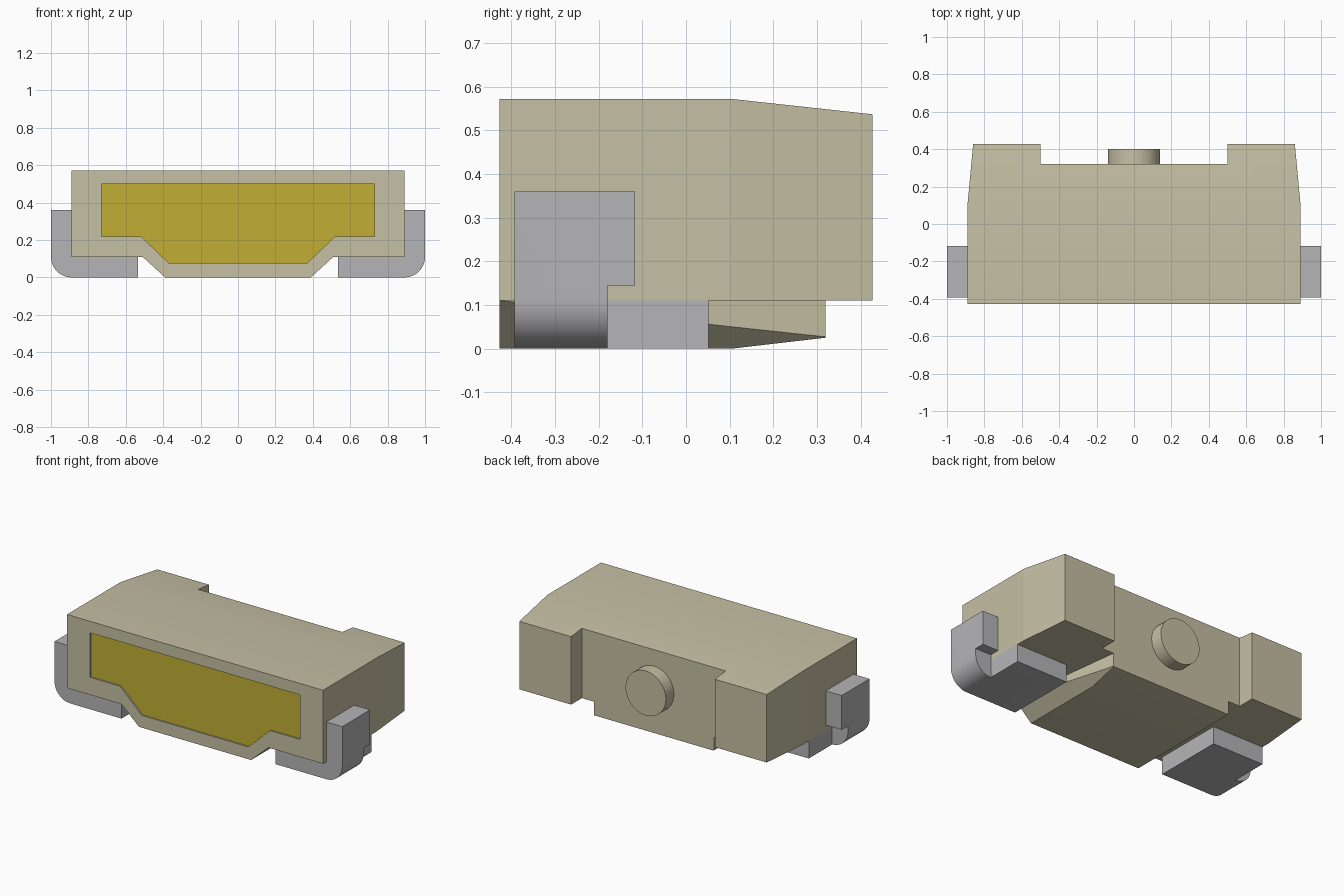
import bpy, bmesh, math
from mathutils import Vector

if "Cube" in bpy.data.objects:
    bpy.data.objects.remove(bpy.data.objects["Cube"], do_unlink=True)


def material(name, rgb):
    m = bpy.data.materials.new(name)
    m.use_nodes = True
    m.diffuse_color = (*rgb, 1)
    m.node_tree.nodes["Principled BSDF"].inputs["Base Color"].default_value = (*rgb, 1)
    return m


CREAM = material("cream plastic", (0.56, 0.525, 0.37))
YELLOW = material("yellow lens", (0.54, 0.43, 0.035))
METAL = material("grey metal", (0.46, 0.46, 0.475))


def finish(name, bm, mat):
    bmesh.ops.recalc_face_normals(bm, faces=bm.faces)
    me = bpy.data.meshes.new(name)
    bm.to_mesh(me)
    bm.free()
    me.materials.append(mat)
    ob = bpy.data.objects.new(name, me)
    bpy.context.collection.objects.link(ob)
    return ob


def loft(sections):
    """Skin matching rings of points and cap both ends."""
    bm = bmesh.new()
    rings = [[bm.verts.new(p) for p in s] for s in sections]
    n = len(rings[0])
    for a, b in zip(rings, rings[1:]):
        for i in range(n):
            j = (i + 1) % n
            bm.faces.new((a[i], a[j], b[j], b[i]))
    bm.faces.new(rings[0])
    bm.faces.new(rings[-1])
    return bm


def prism_y(pts, y0, y1):
    return loft([[(x, y, z) for x, z in pts] for y in (y0, y1)])


def mirrored(half):
    """Close an outline given only for +x."""
    return half + [(-x, v) for x, v in reversed(half)]


def boolean(ob, other, op):
    mod = ob.modifiers.new("boolean", 'BOOLEAN')
    mod.operation, mod.object, mod.solver = op, other, 'EXACT'
    select(ob)
    bpy.ops.object.modifier_apply(modifier=mod.name)
    bpy.data.objects.remove(other, do_unlink=True)


def select(ob):
    bpy.ops.object.select_all(action='DESELECT')
    ob.select_set(True)
    bpy.context.view_layer.objects.active = ob


def smooth(ob):
    select(ob)
    bpy.ops.object.shade_smooth_by_angle(angle=math.radians(30))


# Housing block: notched at the back, narrowing and sloping down behind the crease
CREASE = 0.105
plan = mirrored([(0.89, -0.427), (0.89, CREASE), (0.86, 0.427), (0.5, 0.427), (0.5, 0.32)])
bm = loft([[(x, y, z) for x, y in plan] for z in (0.11, 0.572)])
bmesh.ops.bisect_plane(bm, geom=bm.verts[:] + bm.edges[:] + bm.faces[:],
                       plane_co=(0, CREASE, 0), plane_no=(0, 1, 0))
for v in bm.verts:
    if v.co.z > 0.3 and v.co.y > CREASE:
        v.co.z -= (v.co.y - CREASE) * 0.109
housing = finish("housing", bm, CREAM)

# Tapered keel under the housing: (y, bottom half width, bottom z, wall half width, wall foot z)
keel_sections = [(-0.427, 0.39, 0, 0.51, 0.11), (CREASE, 0.39, 0, 0.444, 0.05),
                 (0.32, 0.415, 0.025, 0.417, 0.027)]
keel = finish("keel", loft([[(x, y, z) for x, z in mirrored([(bx, bz), (wx, wz), (wx, 0.2)])]
                            for y, bx, bz, wx, wz in keel_sections]), CREAM)
boolean(housing, keel, 'UNION')

# Shallow window pocket in the front with the lens set in it
window = mirrored([(0.37, 0.077), (0.52, 0.22), (0.73, 0.22), (0.73, 0.5)])
pocket = finish("pocket_cutter", prism_y(window, -0.5, -0.405), CREAM)
pocket.hide_render = True
boolean(housing, pocket, 'DIFFERENCE')
finish("lens", prism_y(window, -0.418, -0.405), YELLOW)
smooth(housing)

# Round moulding stub on the back
circle = [(0.14 * math.cos(a), 0.305 + 0.14 * math.sin(a))
          for a in (math.tau * i / 48 for i in range(48))]
smooth(finish("back_stub", prism_y(circle, 0.31, 0.4), CREAM))

# Bent metal leads: curved strip, wider upright tab and long solder foot
arc = [(0.89 + 0.11 * math.sin(a), 0.11 - 0.11 * math.cos(a))
       for a in (math.pi / 2 * i / 12 for i in range(13))]
strip = [(0.535, 0)] + arc + [(1, 0.36), (0.89, 0.36), (0.89, 0.11), (0.535, 0.11)]
tab = [(0.89, 0.145), (1, 0.145), (1, 0.36), (0.89, 0.36)]
foot = [(0.535, 0), (0.89, 0), (0.89, 0.11), (0.535, 0.11)]
for side, s in (("left", 1), ("right", -1)):
    def part(name, pts, y0, y1):
        return finish(name, prism_y([(s * x, z) for x, z in pts], y0, y1), METAL)
    lead = part(side + "_lead", strip, -0.393, -0.18)
    boolean(lead, part("tab", tab, -0.3, -0.117), 'UNION')
    boolean(lead, part("foot", foot, -0.3, 0.052), 'UNION')
    smooth(lead)
